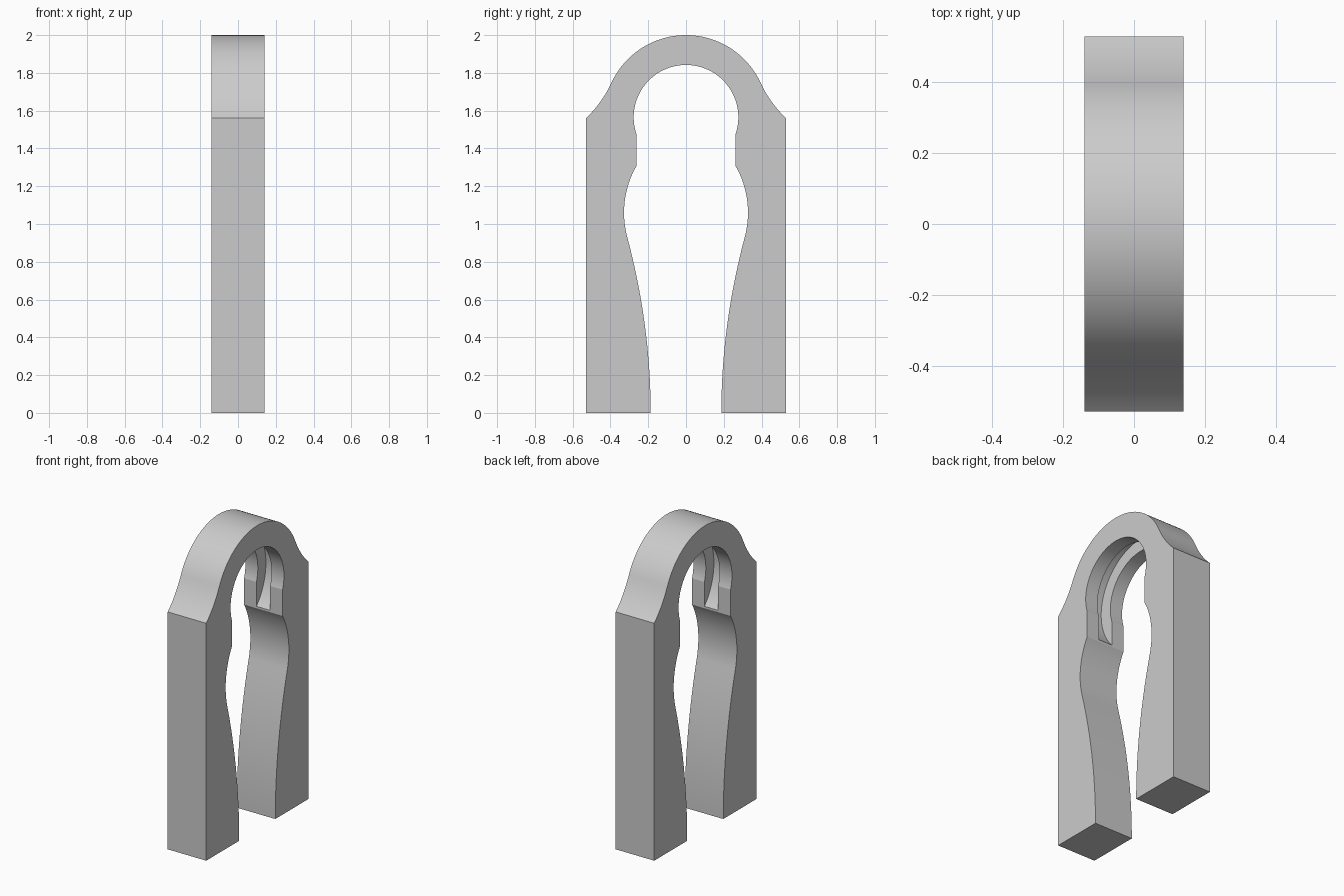
import bpy
import bmesh
from math import sin, cos, asin, acos, pi, radians
from mathutils import Matrix, Vector

cube = bpy.data.objects.get("Cube")
if cube:
    bpy.data.objects.remove(cube, do_unlink=True)

# Main dimensions
HALF_X = 0.14
HALF_Y = 0.53
ARCH_Z = 1.565
OUTER_R = 0.435
INNER_R = 0.277
NECK_Y = 0.263
NECK_Z = 1.305
BULGE_Z, BULGE_R = 1.06, 0.5
BULGE_Y = 0.328

grey = bpy.data.materials.new("light grey")
grey.use_nodes = True
colour = (0.6, 0.6, 0.6, 1.0)
grey.diffuse_color = colour
grey.node_tree.nodes["Principled BSDF"].inputs["Base Color"].default_value = colour


def arc(cy, cz, r, start, end, n):
    """Points on an arc in the side plane, angles from +y towards +z."""
    return [(cy + r * cos(start + (end - start) * i / n),
             cz + r * sin(start + (end - start) * i / n)) for i in range(n + 1)]


def outer_half():
    # From the crown down the arch, through the flare to the shoulder and foot
    join = radians(25)
    pts = arc(0, ARCH_Z, OUTER_R, pi / 2, join, 32)
    a = Vector(pts[-1])
    c = Vector((HALF_Y, 1.56))
    b = a + Vector((sin(join), -cos(join))) * 0.12
    for i in range(1, 17):
        t = i / 16
        pts.append(tuple(a * (1 - t) ** 2 + b * 2 * t * (1 - t) + c * t * t))
    return pts + [(HALF_Y, 0)]


def inner_half():
    # From the foot up the flared leg, round the bulge, past the neck to the crown
    tangent = radians(15)
    bulge = arc(BULGE_Y - BULGE_R, BULGE_Z, BULGE_R, -tangent,
                asin((NECK_Z - BULGE_Z) / BULGE_R), 24)
    y1, z1 = bulge[0]
    foot_y = 0.187
    leg = [(foot_y + (y1 - foot_y) * (i / 24) ** 2, z1 * i / 24) for i in range(24)]
    bulge[-1] = (NECK_Y, NECK_Z)
    crown = arc(0, ARCH_Z, INNER_R, -acos(NECK_Y / INNER_R), pi / 2, 40)
    return leg + bulge + crown


# Clip body: mirrored side profile extruded across x
outer, inner = outer_half(), inner_half()
mirror = lambda pts: [(-y, z) for y, z in reversed(pts)]
profile = outer + inner + mirror(inner)[1:] + mirror(outer)[:-1]

bm = bmesh.new()
face = bm.faces.new([bm.verts.new((-HALF_X, y, z)) for y, z in profile])
ext = bmesh.ops.extrude_face_region(bm, geom=[face])
bmesh.ops.translate(bm, vec=(2 * HALF_X, 0, 0),
                    verts=[v for v in ext["geom"] if isinstance(v, bmesh.types.BMVert)])
bmesh.ops.recalc_face_normals(bm, faces=bm.faces)
mesh = bpy.data.meshes.new("clip_body")
bm.to_mesh(mesh)
bm.free()
body = bpy.data.objects.new("clip_body", mesh)
bpy.context.collection.objects.link(body)
mesh.materials.append(grey)

# Disc cutter for the groove inside the arch
bm = bmesh.new()
bmesh.ops.create_cone(bm, cap_ends=True, segments=128, radius1=0.361, radius2=0.361,
                      depth=0.1, matrix=Matrix.Rotation(pi / 2, 4, "Y"))
disc_mesh = bpy.data.meshes.new("groove_cutter")
bm.to_mesh(disc_mesh)
bm.free()
disc_mesh.materials.append(grey)
cutter = bpy.data.objects.new("groove_cutter", disc_mesh)
cutter.location.z = ARCH_Z
cutter.hide_render = True
bpy.context.collection.objects.link(cutter)

# Cut the groove, then smooth the curved surfaces
groove = body.modifiers.new("groove", "BOOLEAN")
groove.operation = "DIFFERENCE"
groove.solver = "EXACT"
groove.object = cutter
bpy.ops.object.select_all(action="DESELECT")
body.select_set(True)
bpy.context.view_layer.objects.active = body
bpy.ops.object.modifier_apply(modifier=groove.name)
bpy.data.objects.remove(cutter, do_unlink=True)
bpy.ops.object.shade_smooth_by_angle(angle=radians(14))
